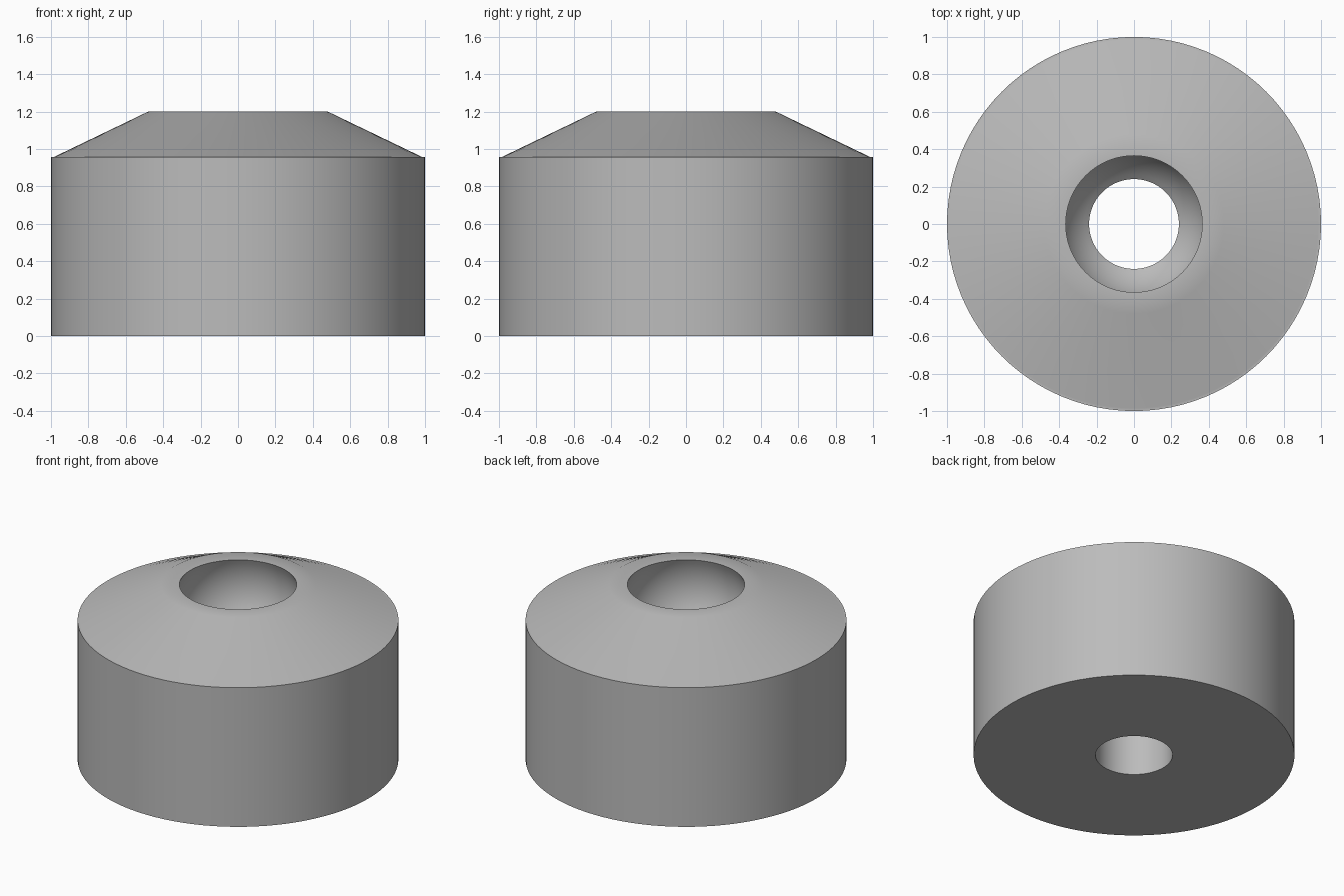
import bpy
import math

cube = bpy.data.objects.get("Cube")
if cube:
    bpy.data.objects.remove(cube)

SEGMENTS = 96
HOLE, RIM, CUP, TOP = 0.24, 0.365, 0.40, 1.2

# Plain grey material
grey = bpy.data.materials.new("plain grey")
grey.use_nodes = True
colour = (0.5, 0.5, 0.5, 1)
grey.diffuse_color = colour
grey.node_tree.nodes["Principled BSDF"].inputs["Base Color"].default_value = colour

# Outer profile: straight wall, narrow ledge, sloped shoulder, flat top
profile = [(HOLE, 0), (1, 0), (1, 0.957), (0.985, 0.957), (0.48, TOP)]

# Rounded cup below the rim, narrowing to the straight through hole
centre = TOP - math.sqrt(CUP ** 2 - RIM ** 2)
start = math.asin((TOP - centre) / CUP)
end = -math.acos(HOLE / CUP)
STEPS = 16
for i in range(STEPS + 1):
    a = start + (end - start) * i / STEPS
    profile.append((CUP * math.cos(a), centre + CUP * math.sin(a)))

# Revolve the closed profile around the upright axis
verts, faces = [], []
n = len(profile)
for s in range(SEGMENTS):
    t = 2 * math.pi * s / SEGMENTS
    verts += [(r * math.cos(t), r * math.sin(t), z) for r, z in profile]
    here, there = s * n, (s + 1) % SEGMENTS * n
    for i in range(n):
        j = (i + 1) % n
        faces.append((here + i, there + i, there + j, here + j))

mesh = bpy.data.meshes.new("bored_body")
mesh.from_pydata(verts, [], faces)
mesh.materials.append(grey)
mesh.update()
body = bpy.data.objects.new("bored_body", mesh)
bpy.context.collection.objects.link(body)

# Smooth shading with crisp rims
bpy.ops.object.select_all(action="DESELECT")
body.select_set(True)
bpy.context.view_layer.objects.active = body
bpy.ops.object.shade_smooth_by_angle(angle=math.radians(30))
